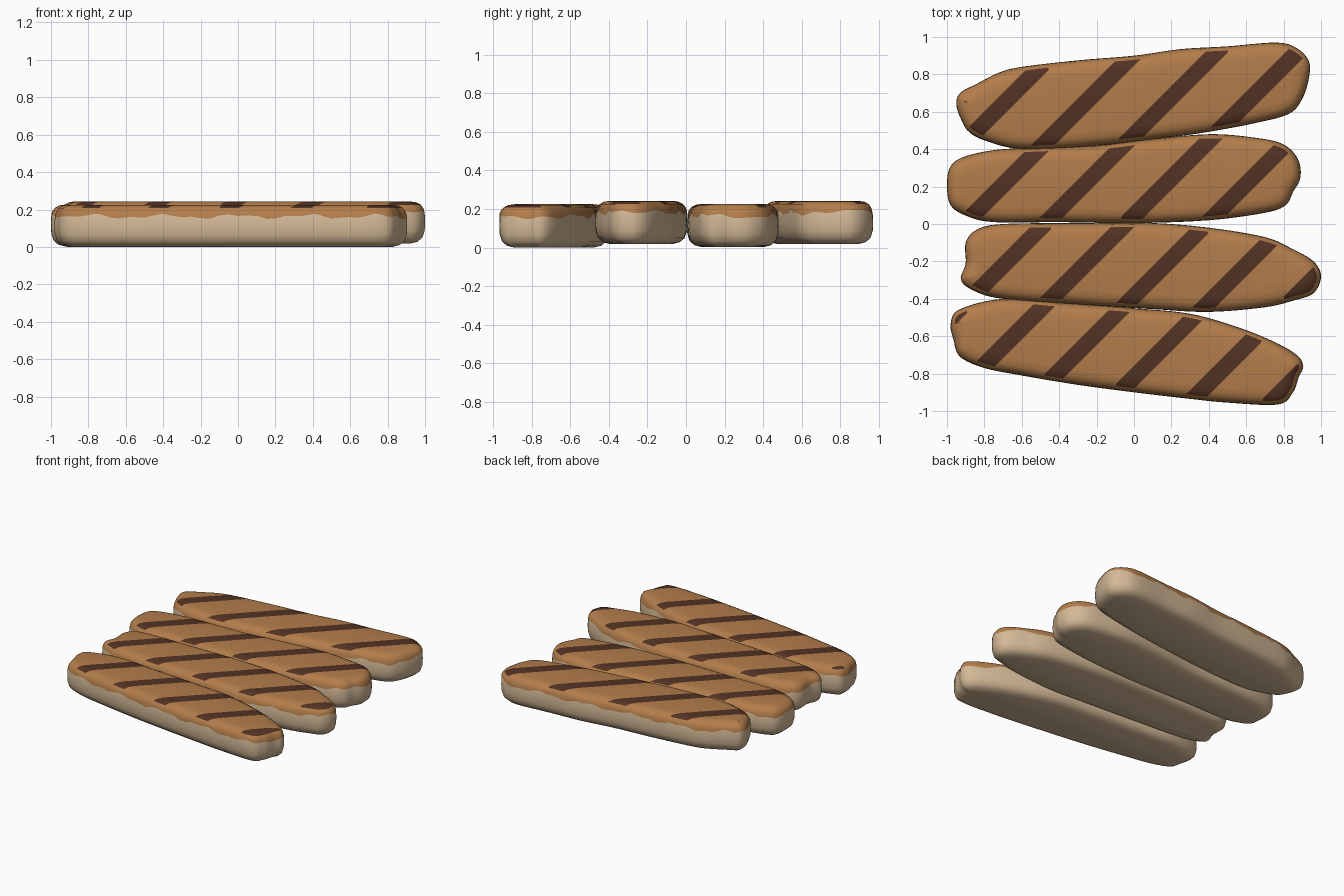
import bpy, bmesh, math
from mathutils import Vector

if "Cube" in bpy.data.objects:
    bpy.data.objects.remove(bpy.data.objects["Cube"])


def material(name, rgb):
    m = bpy.data.materials.new(name)
    m.diffuse_color = (*rgb, 1)
    m.use_nodes = True
    m.node_tree.nodes["Principled BSDF"].inputs["Base Color"].default_value = m.diffuse_color
    return m


MATS = [material("cream_meat", (0.65, 0.48, 0.305)),
        material("browned_crust", (0.45, 0.205, 0.070)),
        material("dark_grill_mark", (0.085, 0.032, 0.017))]

# Outlines seen from above, clockwise from the left end
back_outline = [(-.95, .64), (-.93, .70), (-.84, .75), (-.72, .81), (-.6, .84), (-.3, .875),
                (0, .90), (.25, .935), (.5, .95), (.76, .97), (.87, .94), (.935, .87),
                (.935, .78), (.90, .67), (.83, .59), (.65, .54), (.35, .485), (0, .44),
                (-.3, .41), (-.6, .40), (-.78, .44), (-.88, .49), (-.925, .56)]
mid_back_outline = [(-1, .2), (-.985, .30), (-.92, .355), (-.75, .395), (-.5, .41), (-.2, .42),
                    (.1, .455), (.4, .48), (.62, .465), (.79, .43), (.875, .35), (.89, .25),
                    (.85, .17), (.81, .10), (.7, .06), (.4, .02), (0, .005), (-.4, .01),
                    (-.75, .01), (-.9, .045), (-.98, .1)]
mid_front_outline = [(-.9, -.1), (-.84, -.03), (-.7, 0), (-.3, .005), (.1, .005), (.4, -.02),
                     (.7, -.07), (.85, -.135), (.96, -.2), (1, -.28), (.96, -.37), (.85, -.41),
                     (.7, -.445), (.4, -.47), (.1, -.455), (-.3, -.43), (-.7, -.40),
                     (-.85, -.36), (-.925, -.30), (-.90, -.21)]
front_outline = [(-.98, -.53), (-.93, -.455), (-.7, -.40), (-.4, -.42), (0, -.45), (.3, -.48),
                 (.55, -.55), (.75, -.63), (.87, -.70), (.905, -.76), (.88, -.82), (.85, -.90),
                 (.77, -.965), (.5, -.955), (.3, -.935), (0, -.9), (-.3, -.86), (-.6, -.81),
                 (-.8, -.77), (-.93, -.71), (-.965, -.62)]

# Cross-section: inset from outline, height, wave amount, material of the band above
PROFILE = [(.080, 0, 0, 0), (.040, .010, 0, 0), (.014, .032, 0, 0), (.002, .07, 0, 0),
           (0, .11, 0, 0), (.002, .163, 1, 1), (.008, .187, .3, 1), (.022, .207, 0, 1),
           (.045, .220, 0, 1), (.080, .225, 0, 1)]


def smooth_loop(pts, steps=6):
    """Closed Catmull-Rom curve through the points."""
    P = [Vector(p) for p in pts]
    n, out = len(P), []
    for i in range(n):
        a, b, c, d = (P[(i + k) % n] for k in (-1, 0, 1, 2))
        for s in range(steps):
            t = s / steps
            out.append(.5 * (2 * b + (c - a) * t + (2 * a - 5 * b + 4 * c - d) * t * t
                             + (3 * b - a - 3 * c + d) * t ** 3))
    return out


def strip(name, outline, z0):
    loop = smooth_loop(outline)
    n = len(loop)
    inward = []
    for i in range(n):
        t = (loop[(i + 5) % n] - loop[i - 5]).normalized()
        inward.append(Vector((t.y, -t.x)))
    bm = bmesh.new()
    rings = []
    for inset, z, wave, _ in PROFILE:
        ring = []
        for p, nrm in zip(loop, inward):
            q = p + nrm * inset
            w = .009 * math.sin(p.x * 17 + p.y * 5) + .006 * math.sin(p.x * 41 + p.y * 23)
            ring.append(bm.verts.new((q.x, q.y, z0 + z + wave * w)))
        rings.append(ring)
    for k in range(len(rings) - 1):
        for i in range(n):
            j = (i + 1) % n
            f = bm.faces.new((rings[k][i], rings[k][j], rings[k + 1][j], rings[k + 1][i]))
            f.material_index = PROFILE[k][3]
    bm.faces.new(rings[0])
    bm.faces.new(rings[-1]).material_index = 1
    bmesh.ops.recalc_face_normals(bm, faces=bm.faces[:])

    # Diagonal grill marks cut into the crust
    half, period, offset = .062, .432, -.045
    top = z0 + .21
    for k in range(-4, 6):
        d = offset + k * period
        for e in (d - half, d + half):
            faces = [f for f in bm.faces if f.material_index == 1]
            geom = set(faces)
            for f in faces:
                geom.update(f.edges)
                geom.update(f.verts)
            bmesh.ops.bisect_plane(bm, geom=list(geom), dist=1e-5,
                                   plane_co=(e, 0, 0), plane_no=Vector((1, -1, 0)).normalized())
    for f in bm.faces:
        c = f.calc_center_median()
        u = (c.x - c.y - offset + period / 2) % period - period / 2
        if f.material_index == 1 and c.z > top and abs(u) < half:
            f.material_index = 2

    me = bpy.data.meshes.new(name)
    bm.to_mesh(me)
    bm.free()
    for m in MATS:
        me.materials.append(m)
    ob = bpy.data.objects.new(name, me)
    bpy.context.collection.objects.link(ob)
    bpy.ops.object.select_all(action='DESELECT')
    ob.select_set(True)
    bpy.context.view_layer.objects.active = ob
    bpy.ops.object.shade_smooth_by_angle(angle=math.radians(50))


strip("back_strip", back_outline, .018)
strip("middle_back_strip", mid_back_outline, .002)
strip("middle_front_strip", mid_front_outline, .018)
strip("front_strip", front_outline, 0)
